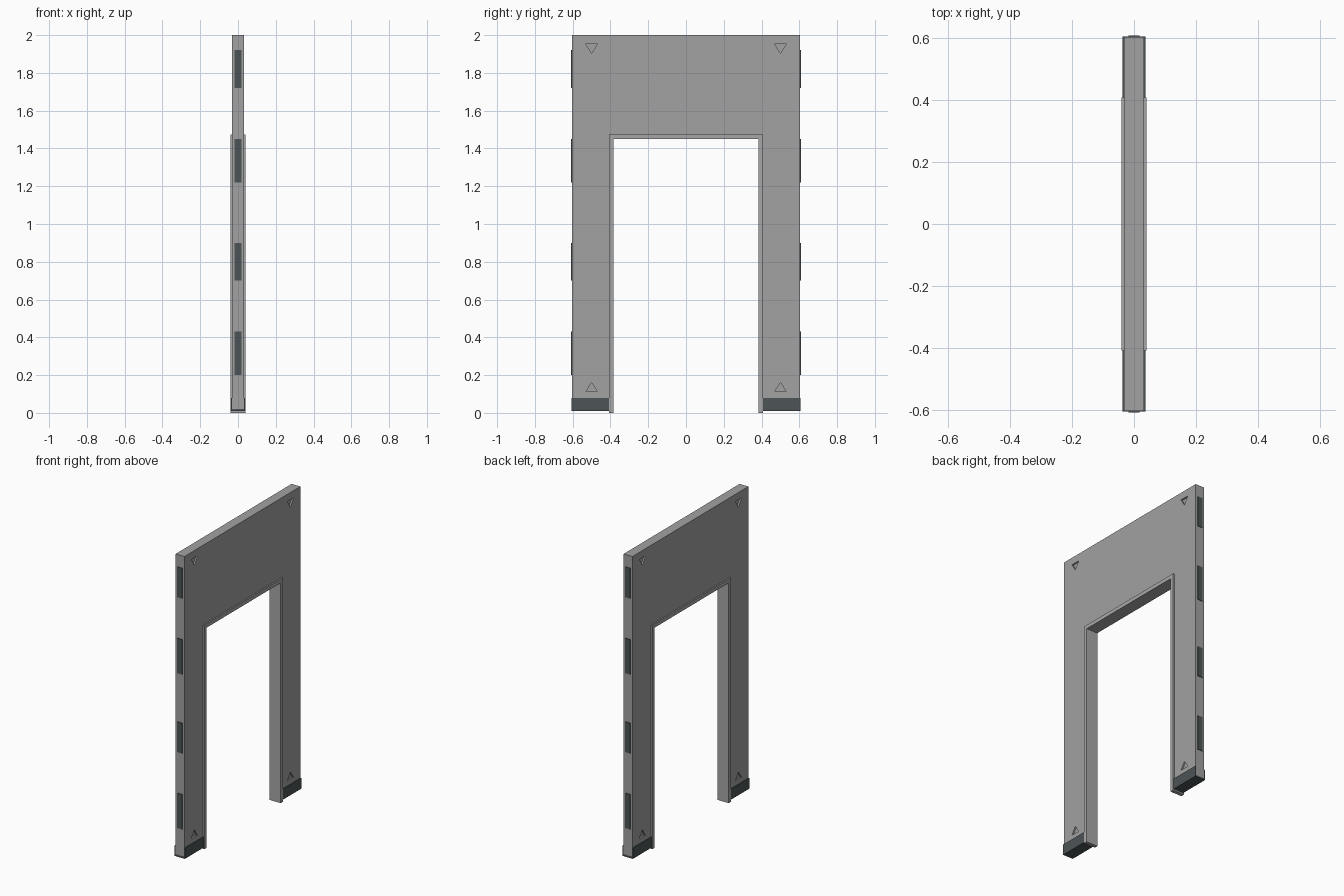
import bpy, bmesh

if "Cube" in bpy.data.objects:
    bpy.data.objects.remove(bpy.data.objects["Cube"])


def material(name, rgb):
    m = bpy.data.materials.new(name)
    m.diffuse_color = (*rgb, 1.0)
    m.use_nodes = True
    m.node_tree.nodes["Principled BSDF"].inputs["Base Color"].default_value = m.diffuse_color
    return m


WALL = material("wall_grey", (0.36, 0.36, 0.36))
TRIM = material("trim_grey", (0.39, 0.39, 0.39))
DARK = material("dark_slate", (0.075, 0.09, 0.093))


def prism(name, points, direction, mat):
    """Extrude a flat polygon along a direction into a closed solid."""
    bm = bmesh.new()
    face = bm.faces.new([bm.verts.new(p) for p in points])
    ext = bmesh.ops.extrude_face_region(bm, geom=[face])
    verts = [g for g in ext["geom"] if isinstance(g, bmesh.types.BMVert)]
    bmesh.ops.translate(bm, vec=direction, verts=verts)
    bmesh.ops.recalc_face_normals(bm, faces=bm.faces)
    mesh = bpy.data.meshes.new(name)
    bm.to_mesh(mesh)
    bm.free()
    ob = bpy.data.objects.new(name, mesh)
    bpy.context.collection.objects.link(ob)
    mesh.materials.append(mat)
    return ob


def arch(name, outer, inner, bottom, top, head, half, mat):
    """Upside-down U in the YZ plane, centred on x = 0."""
    yz = [(-outer, bottom), (-outer, top), (outer, top), (outer, bottom),
          (inner, bottom), (inner, head), (-inner, head), (-inner, bottom)]
    return prism(name, [(-half, y, z) for y, z in yz], (2 * half, 0, 0), mat)


# Wall panel with doorway
T = 0.032
wall = arch("wall_panel", 0.604, 0.395, 0.02, 2.0, 1.462, T, WALL)

# Recessed triangle marks near the corners of both faces
for side in (-1, 1):
    for y in (-0.5, 0.5):
        for base, tip in ((1.952, 1.904), (0.112, 0.16)):
            pts = [(side * (T - 0.01), y + dy, z)
                   for dy, z in ((-0.031, base), (0.031, base), (0, tip))]
            cutter = prism("mark_cutter", pts, (side * 0.03, 0, 0), WALL)
            cutter.hide_render = True
            mod = wall.modifiers.new("mark", 'BOOLEAN')
            mod.operation = 'DIFFERENCE'
            mod.solver = 'EXACT'
            mod.object = cutter
            bpy.context.view_layer.objects.active = wall
            bpy.ops.object.modifier_apply(modifier=mod.name)
            bpy.data.objects.remove(cutter)

# Door frame trim
arch("door_trim", 0.408, 0.385, 0.0, 1.475, 1.45, 0.041, TRIM)

for s in (-1, 1):
    # Skirting channel wrapped around the foot of each leg
    xz = [(-0.037, 0.01), (0.037, 0.01), (0.037, 0.08), (T, 0.08),
          (T, 0.02), (-T, 0.02), (-T, 0.08), (-0.037, 0.08)]
    prism("skirting", [(x, s * 0.408, z) for x, z in xz], (0, s * 0.198, 0), DARK)
    # Dark connector pads on the end edges
    for z0, z1 in ((0.20, 0.43), (0.70, 0.90), (1.22, 1.45), (1.72, 1.92)):
        pts = [(x, s * 0.60, z) for x, z in
               ((-0.018, z0), (0.018, z0), (0.018, z1), (-0.018, z1))]
        prism("edge_pad", pts, (0, s * 0.008, 0), DARK)
